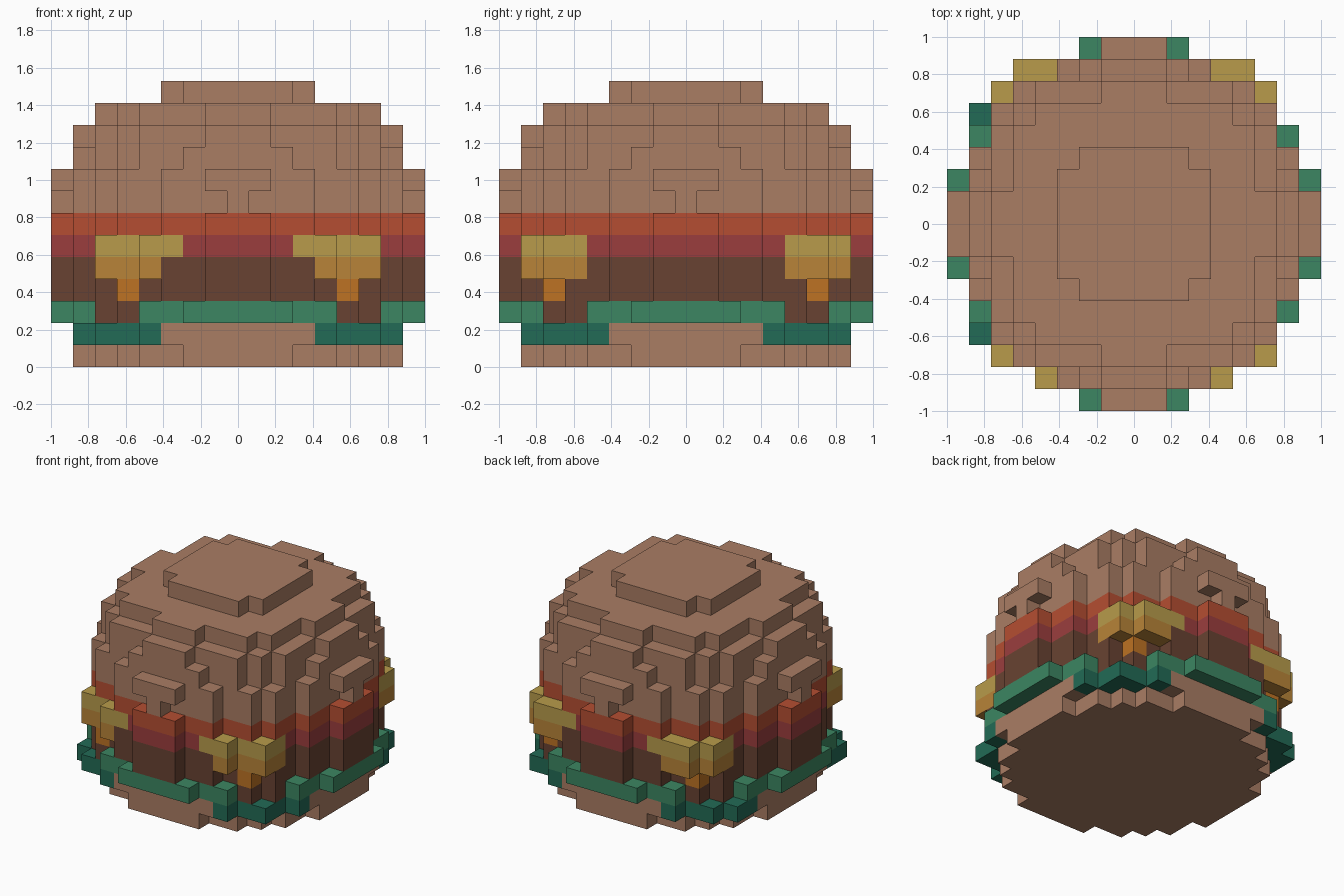
import bpy, bmesh
from mathutils import Vector

if "Cube" in bpy.data.objects:
    bpy.data.objects.remove(bpy.data.objects["Cube"])

U = 2 / 17          # voxel edge; cells run -8..8 in x and y, layers 0..12 in z


def disc(widths):
    """Cells of a stepped disc: widths[|y|] is the largest |x| of that row."""
    n = len(widths) - 1
    return {(x, y) for y in range(-n, n + 1)
            for x in range(-widths[abs(y)], widths[abs(y)] + 1)}


def mirror4(cells):
    return {(sx * x, sy * y) for x, y in cells for sx in (1, -1) for sy in (1, -1)}


def layers(cells, *zs):
    return {(x, y, z) for x, y in cells for z in zs}


WIDE = disc([8, 8, 7, 7, 6, 6, 5, 3, 1])
NEAR = disc([8, 7, 7, 7, 6, 6, 5, 3, 0])
MID = disc([7, 7, 7, 6, 6, 5, 4, 2])
SHOULDER = disc([7, 7, 6, 6, 6, 5, 4, 1])
CROWN = disc([6, 6, 5, 5, 5, 4, 1])
CAP = disc([3, 3, 3, 2])

# Cheese slice corners hanging over the patty
cheese_low = mirror4([(4, 7), (5, 6), (6, 6), (6, 5)]) | {(5, 7), (-5, 7)}
cheese_top = cheese_low | mirror4([(3, 7)])
cheese_tip = mirror4([(5, 6)])

# Wavy lettuce: high along the sides, low at the corners
edge = [(0, 8), (1, 8), (2, 8), (3, 7), (4, 7)]
lettuce_high = mirror4(edge + [(y, x) for x, y in edge])
lettuce_low = mirror4([(4, 7), (5, 6), (6, 6), (6, 5), (7, 4)]) | {(-7, 5), (-7, -5)}

# Parts in order of priority: earlier parts own shared cells
parts = [
    ("cheese_top", layers(cheese_top, 5), (.48, .33, .07)),
    ("cheese_lower", layers(cheese_low, 4), (.48, .23, .04)),
    ("cheese_tip", layers(cheese_tip, 3), (.51, .17, .017)),
    ("lettuce_upper", layers(lettuce_high, 2), (.045, .24, .122)),
    ("lettuce_lower", layers(lettuce_low, 1), (.016, .145, .092)),
    ("tomato_upper", layers(WIDE, 6), (.46, .076, .032)),
    ("tomato_lower", layers(WIDE, 5), (.33, .048, .048)),
    ("patty", layers(WIDE, 3, 4) | layers(NEAR, 2), (.14, .055, .032)),
    ("bottom_bun", layers(MID, 0) | layers(disc([7, 7, 7, 7, 6, 6, 5, 3]), 1), (.40, .205, .127)),
    ("top_bun", layers(NEAR, 7) | layers(WIDE, 8) | layers(MID, 9)
     | layers(SHOULDER, 10) | layers(CROWN, 11) | layers(CAP, 12), (.40, .205, .127)),
]
solid = set().union(*(cells for _, cells, _ in parts))


def build(name, cells, colour):
    """Skin the outside of a set of voxels as one mesh object."""
    bm = bmesh.new()
    verts = {}

    def vert(p):
        key = tuple(round(c * 2) for c in p)
        if key not in verts:
            verts[key] = bm.verts.new((p.x * U, p.y * U, (p.z + .5) * U))
        return verts[key]

    for c in cells:
        for axis in range(3):
            for s in (1, -1):
                n = Vector((0, 0, 0))
                n[axis] = s
                centre = Vector(c)
                if tuple(int(v) for v in centre + n) in solid:
                    continue
                a = Vector((0, 0, 0))
                a[(axis + 1) % 3] = .5
                b = n.cross(a)
                m = centre + n * .5
                bm.faces.new([vert(m + d) for d in (-a - b, a - b, a + b, b - a)])
    me = bpy.data.meshes.new(name)
    bm.to_mesh(me)
    bm.free()
    mat = bpy.data.materials.new(name + "_colour")
    mat.diffuse_color = (*colour, 1)
    mat.use_nodes = True
    mat.node_tree.nodes["Principled BSDF"].inputs["Base Color"].default_value = mat.diffuse_color
    me.materials.append(mat)
    bpy.context.collection.objects.link(bpy.data.objects.new(name, me))


taken = set()
for name, cells, colour in parts:
    build(name, cells - taken, colour)
    taken |= cells
